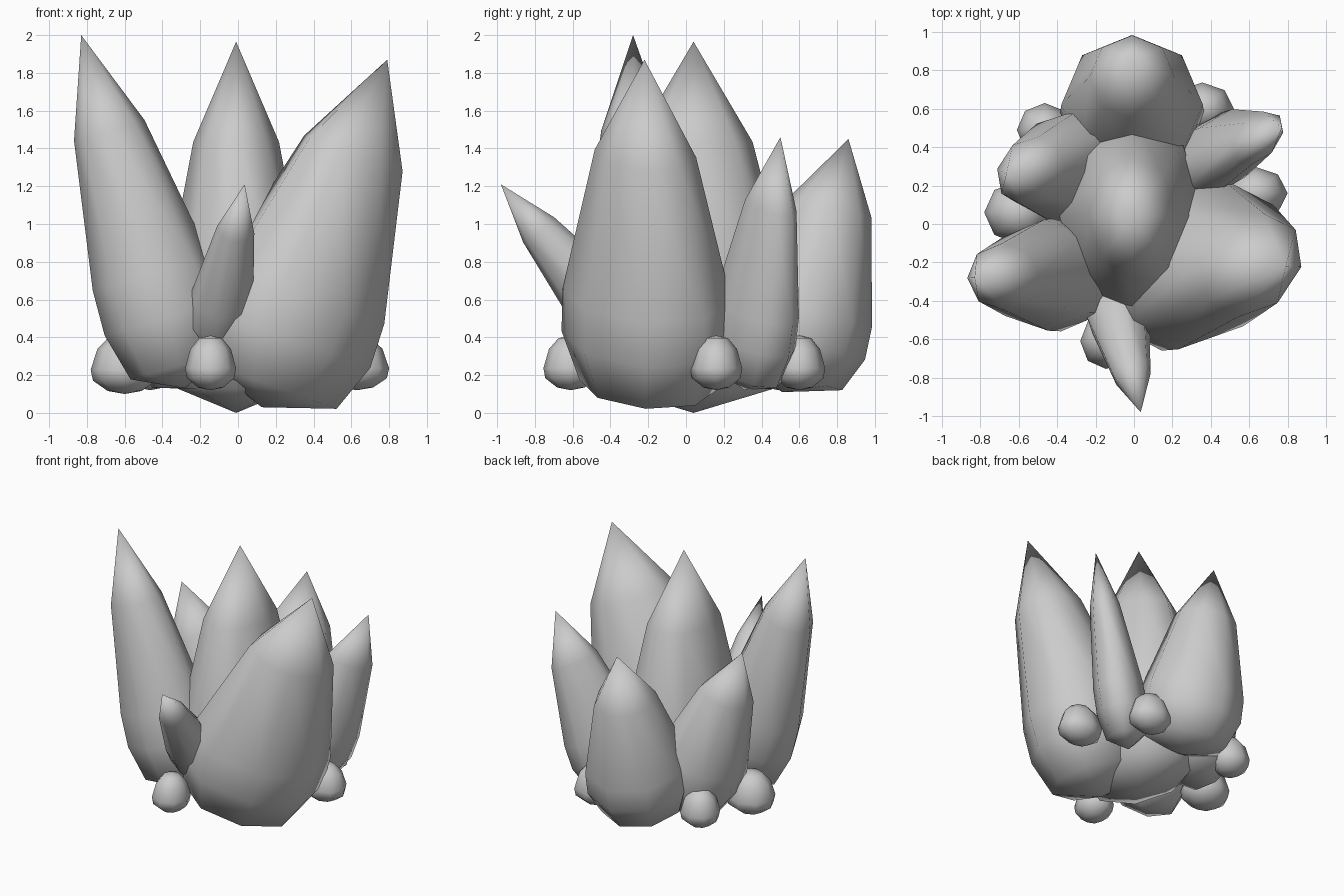
import bpy, math
from mathutils import Vector

if "Cube" in bpy.data.objects:
    bpy.data.objects.remove(bpy.data.objects["Cube"])

SIDES = 8
# (fraction down from tip, radius fraction)
LEAF = [(0.27, 0.59), (0.675, 0.98), (0.80, 1.0), (0.935, 0.8)]
PEBBLE = [(0.05, 0.45), (0.25, 0.8), (0.6, 1.0), (0.78, 0.93), (0.95, 0.5)]


def spindle(name, tip, pole, r_out, r_side, profile, facing=None):
    """Closed eight-sided body lofted from tip to pole, leaning outward."""
    tip, pole = Vector(tip), Vector(pole)
    axis = (tip - pole).normalized()
    lean = Vector((axis.x, axis.y, 0))
    if facing is not None:
        lean = Vector((math.cos(math.radians(facing)), math.sin(math.radians(facing)), 0))
    elif lean.length < 0.05:
        lean = Vector((1, 0, 0))
    side = axis.cross(lean).normalized()
    out = side.cross(axis).normalized()
    verts = [tip]
    for t, f in profile:
        c = tip.lerp(pole, t)
        for i in range(SIDES):
            a = 2 * math.pi * i / SIDES
            verts.append(c + out * (r_out * f * math.cos(a)) + side * (r_side * f * math.sin(a)))
    verts.append(pole)
    last = len(verts) - 1
    faces = []
    for i in range(SIDES):
        j = (i + 1) % SIDES
        faces.append((0, 1 + i, 1 + j))
        for k in range(len(profile) - 1):
            p, q = 1 + k * SIDES, 1 + (k + 1) * SIDES
            faces.append((p + i, q + i, q + j, p + j))
        b = last - SIDES
        faces.append((last, b + j, b + i))
    mesh = bpy.data.meshes.new(name)
    mesh.from_pydata([v[:] for v in verts], [], faces)
    mesh.shade_smooth()
    obj = bpy.data.objects.new(name, mesh)
    bpy.context.collection.objects.link(obj)
    return obj


# Pointed leaves: tip, pole, outward radius, sideways radius, facing angle
leaves = {
    "centre_leaf": ((-0.01, 0.04, 1.965), (-0.01, 0.04, 0.0), 0.385, 0.53, None),
    "front_left_leaf": ((-0.83, -0.28, 2.0), (-0.28, -0.26, 0.13), 0.33, 0.295, None),
    "front_right_leaf": ((0.79, -0.22, 1.87), (0.125, -0.20, 0.03), 0.52, 0.415, 35),
    "back_leaf": ((-0.01, 0.86, 1.45), (-0.01, 0.51, 0.11), 0.38, 0.375, None),
    "back_right_leaf": ((0.77, 0.50, 1.46), (0.31, 0.31, 0.12), 0.29, 0.18, 43),
    "back_left_leaf": ((-0.665, 0.26, 1.425), (-0.20, 0.32, 0.13), 0.34, 0.28, 215),
    "small_front_leaf": ((0.035, -0.98, 1.21), (-0.14, -0.24, 0.32), 0.18, 0.17, -90),
}
for name, (tip, pole, r_out, r_side, facing) in leaves.items():
    spindle(name, tip, pole, r_out, r_side, LEAF, facing)

# Rounded pebbles around the base: x, y, x radius, y radius, bottom z, top z
pebbles = [
    (-0.145, -0.61, 0.135, 0.145, 0.12, 0.41),
    (0.63, 0.16, 0.17, 0.138, 0.12, 0.41),
    (0.355, 0.60, 0.165, 0.137, 0.12, 0.41),
    (-0.60, 0.06, 0.18, 0.165, 0.10, 0.42),
    (-0.465, 0.49, 0.145, 0.14, 0.12, 0.41),
]
for n, (x, y, rx, ry, z0, z1) in enumerate(pebbles):
    spindle(f"pebble_{n + 1}", (x, y, z1), (x, y, z0), rx, ry, PEBBLE)
